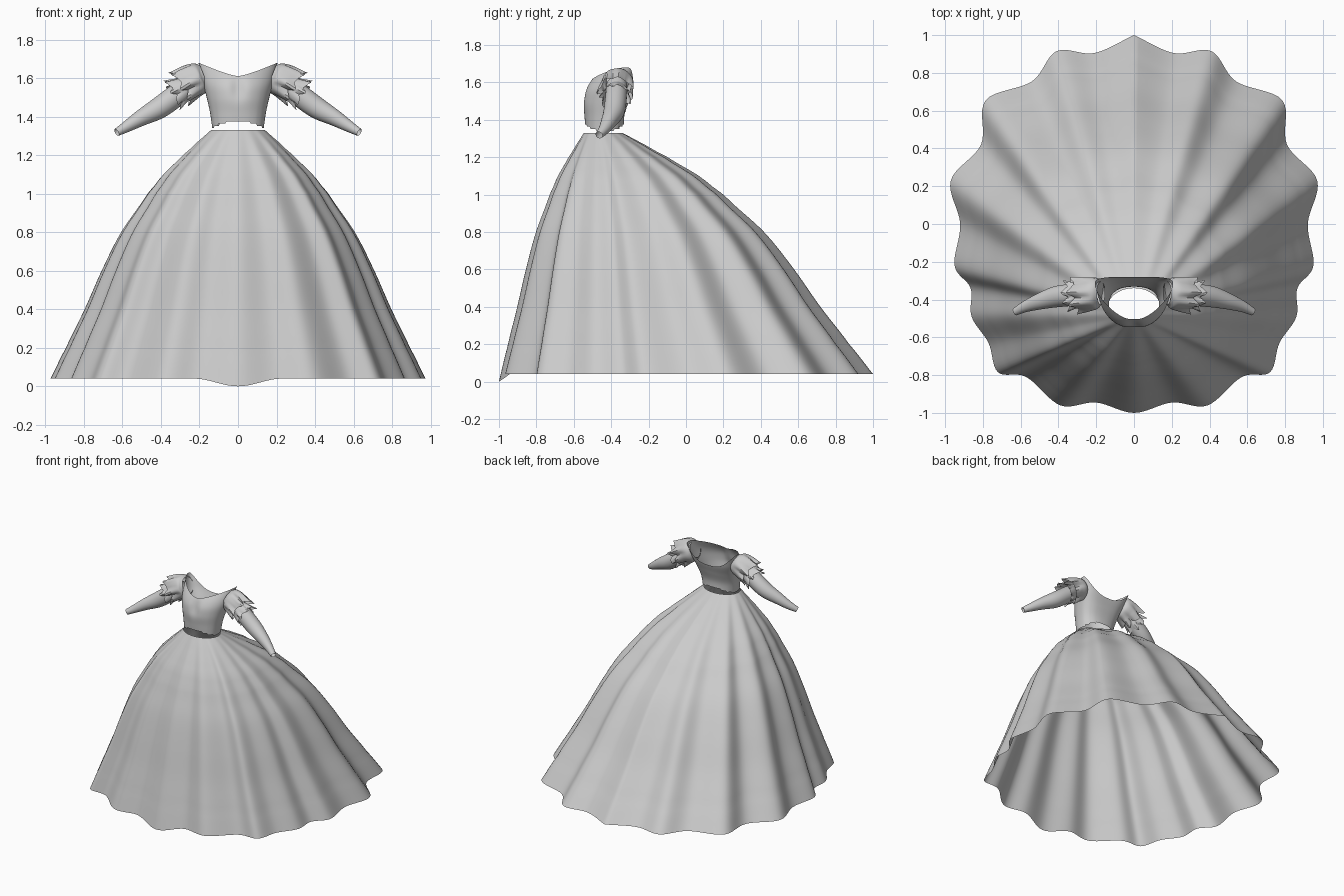
import bpy, math
from mathutils import Vector

if "Cube" in bpy.data.objects:
    bpy.data.objects.remove(bpy.data.objects["Cube"])


def spline(pts, t):
    """Catmull-Rom point at parameter t (0..len-1) through the given tuples."""
    p = [Vector(q) for q in pts]
    i = min(int(t), len(p) - 2)
    f = t - i
    a = p[i - 1] if i > 0 else 2 * p[0] - p[1]
    b, c = p[i], p[i + 1]
    d = p[i + 2] if i + 2 < len(p) else 2 * c - b
    return 0.5 * (2 * b + (c - a) * f + (2 * a - 5 * b + 4 * c - d) * f * f
                  + (3 * b - a - 3 * c + d) * f ** 3)


def lookup(rows, z):
    """Smooth-ish interpolation of (z, values...) rows sorted by rising z."""
    for k in range(len(rows) - 1):
        if z <= rows[k + 1][0] or k == len(rows) - 2:
            f = (z - rows[k][0]) / (rows[k + 1][0] - rows[k][0])
            return spline(rows, k + max(0, min(1, f)))[1:]


def sheet(name, rings, mirror=False, angle=60):
    """Skin a list of closed rings into a smooth open surface."""
    n = len(rings[0])
    verts = [v for r in rings for v in r]
    faces = [(i * n + j, i * n + (j + 1) % n, (i + 1) * n + (j + 1) % n, (i + 1) * n + j)
             for i in range(len(rings) - 1) for j in range(n)]
    me = bpy.data.meshes.new(name)
    me.from_pydata(verts, [], faces)
    ob = bpy.data.objects.new(name, me)
    bpy.context.collection.objects.link(ob)
    bpy.ops.object.select_all(action='DESELECT')
    ob.select_set(True)
    bpy.context.view_layer.objects.active = ob
    bpy.ops.object.mode_set(mode='EDIT')
    bpy.ops.mesh.select_all(action='SELECT')
    bpy.ops.mesh.normals_make_consistent(inside=False)
    bpy.ops.object.mode_set(mode='OBJECT')
    bpy.ops.object.shade_smooth_by_angle(angle=math.radians(angle))
    if mirror:
        m = ob.modifiers.new("mirror", 'MIRROR')
        m.use_axis = (True, False, False)
        m.use_mirror_merge = False
    return ob


# Skirt: waist ellipse blended to a scalloped hem
hem = [(0, 1.0), (.21, .905), (.41, .915), (.54, .755), (.785, .655), (.81, .42),
       (.97, .23), (.92, 0), (.95, -.22), (.865, -.34), (.86, -.49), (.77, -.63),
       (.72, -.785), (.57, -.81), (.39, -.96), (.2, -.945), (0, -1.0)]
full = hem + [(-x, y) for x, y in hem[-2::-1]]
flare = [(.04, 1), (.2, .905), (.4, .79), (.6, .685), (.8, .565), (1.0, .405),
         (1.1, .305), (1.2, .18), (1.27, .085), (1.33, 0)]
rings = []
for i in range(41):
    z = 1.33 - 1.29 * i / 40
    f = lookup([(a, b, 0) for a, b in flare], z)[0]
    ring = []
    for j in range(256):
        u = j / 8
        h = spline(full, u)
        a = math.pi * u / 16
        x = .14 * math.sin(a) * (1 - f) + h.x * f
        y = (-.443 + .103 * math.cos(a)) * (1 - f) + h.y * f
        dip = 0
        if abs(h.x) < .23 and h.y < 0:
            dip = .02 * (1 + math.cos(math.pi * h.x / .23)) * f ** 6
        ring.append((x, y, z - dip))
    rings.append(ring)
sheet("skirt", rings)

# Bodice: rows are z, half width, front y, back y
body = [(1.33, .132, -.535, -.33), (1.42, .145, -.543, -.33), (1.5, .163, -.55, -.305),
        (1.58, .185, -.53, -.278), (1.68, .205, -.45, -.275)]
rings = []
for i in range(21):
    v = i / 20
    ring = []
    for j in range(96):
        a = 2 * math.pi * j / 96
        s, c = math.sin(a), math.cos(a)
        step = round(abs(s) ** 2 * 3) / 3
        low = 1.375 - .035 * step
        if c < 0:
            high = 1.61 + .07 * abs(s) ** 1.2      # sweetheart front
        else:
            high = 1.565 + .115 * abs(s) ** 2.5    # lower back
        z = low + (high - low) * v
        w, fy, by = lookup(body, z)
        mid = (fy + by) / 2 + (.045 * v if abs(s) > 0 else 0) * abs(s) ** 2
        x = w * math.copysign(abs(s) ** .88, s)
        y = mid + (by - fy) / 2 * math.copysign(abs(c) ** .85, c)
        if c < 0:
            y += .018 * math.exp(-(x / .035) ** 2) * math.exp(-((z - 1.55) / .06) ** 2)
        ring.append((x, y, z))
    rings.append(ring)
sheet("bodice", rings)


def tube(name, rows, sides=32, steps=6, waves=0, amp=0.0, angle=60):
    """Tube through (x, y, z, radius) rows; waves/amp ruffle the far end."""
    total = (len(rows) - 1) * steps
    rings = []
    for i in range(total + 1):
        t = i / steps
        p = spline(rows, t)
        d = (spline(rows, min(t + .05, len(rows) - 1)) - spline(rows, max(t - .05, 0)))
        d = Vector(d[:3]).normalized()
        side = d.cross(Vector((0, 1, 0))).normalized()
        front = side.cross(d)
        k = (i / total) ** 2
        ring = []
        for j in range(sides):
            a = 2 * math.pi * j / sides
            w = amp * k * (math.sin(waves * a) + .5 * math.sin((waves * 2 - 3) * a + 1))
            r = p[3] + w
            ring.append(Vector(p[:3]) + (side * math.cos(a) + front * math.sin(a)) * r
                        + d * w * 1.1)
        rings.append(ring)
    return sheet(name, rings, mirror=True, angle=angle)


# Fitted sleeves
tube("sleeve", [(.22, -.37, 1.585, .055), (.32, -.375, 1.51, .058), (.41, -.385, 1.445, .056),
                (.5, -.41, 1.395, .043), (.575, -.437, 1.35, .03), (.63, -.465, 1.318, .02)])
# Puffed shoulder caps with a ruffled edge
tube("puff", [(.175, -.365, 1.61, .06), (.2, -.365, 1.6, .082), (.245, -.37, 1.58, .088),
              (.295, -.375, 1.55, .088)], sides=48, waves=7, amp=.012, angle=35)
# Lower ruffle layer
tube("lower_ruffle", [(.25, -.37, 1.565, .05), (.29, -.373, 1.54, .066),
                      (.335, -.375, 1.515, .078)], sides=48, waves=8, amp=.01, angle=35)
